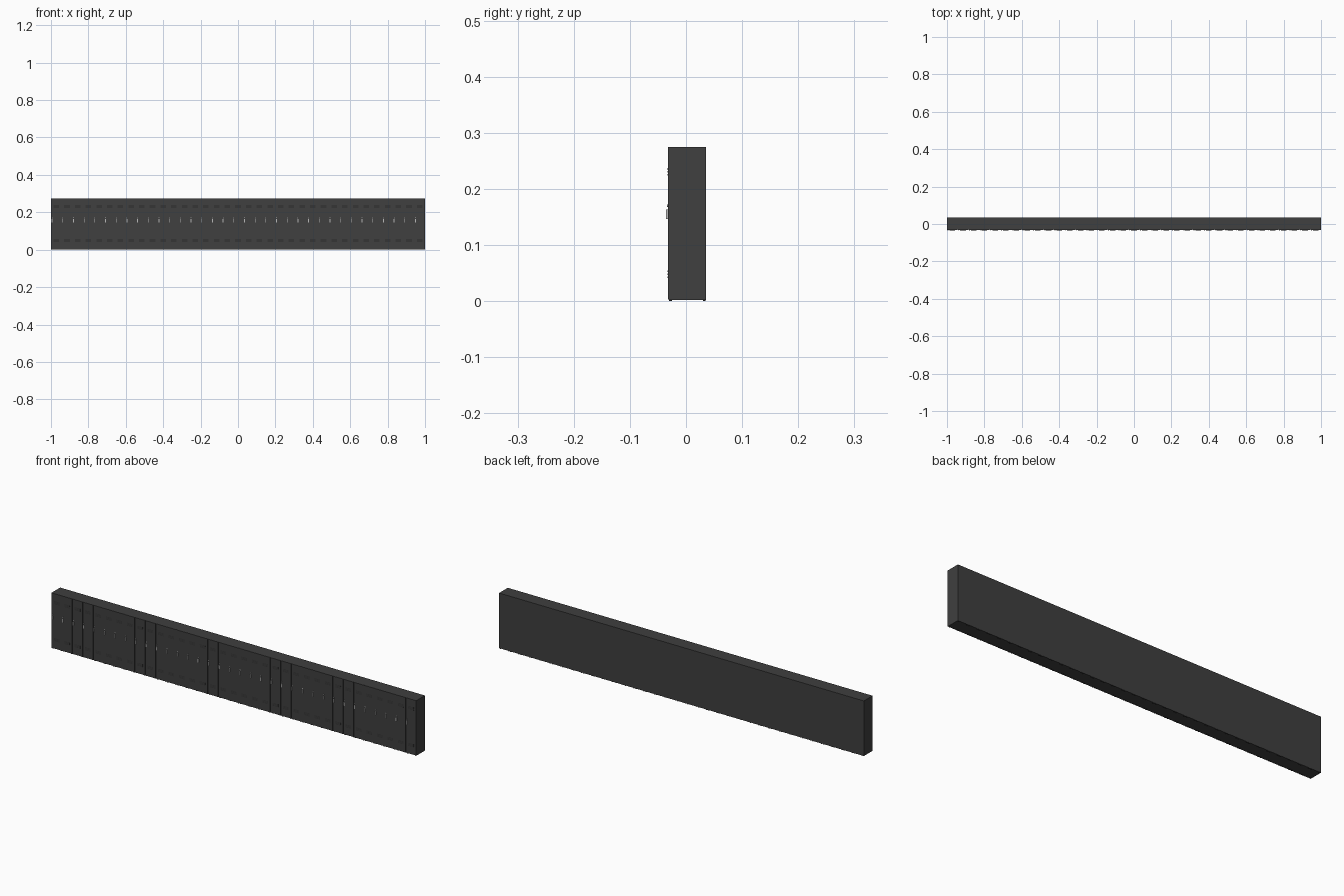
import bpy, bmesh
from mathutils import Matrix, Vector

if "Cube" in bpy.data.objects:
    bpy.data.objects.remove(bpy.data.objects["Cube"])

N = 35                 # lockers in the row
PITCH = 2.0 / N
FRONT = -0.0325        # door face


def material(name, rgb):
    m = bpy.data.materials.new(name)
    m.diffuse_color = (*rgb, 1)
    m.use_nodes = True
    m.node_tree.nodes["Principled BSDF"].inputs["Base Color"].default_value = m.diffuse_color
    return m


DARK = material("dark_steel", (0.05, 0.05, 0.05))
BLACK = material("black_steel", (0.02, 0.02, 0.02))
LIGHT = material("bright_metal", (0.5, 0.5, 0.5))


def box(bm, x0, x1, y0, y1, z0, z1):
    size = Matrix.Diagonal((x1 - x0, y1 - y0, z1 - z0, 1))
    loc = Matrix.Translation(((x0 + x1) / 2, (y0 + y1) / 2, (z0 + z1) / 2))
    bmesh.ops.create_cube(bm, size=1, matrix=loc @ size)


def prism(bm, x0, x1, profile):
    """Extrude a (y, z) profile along x."""
    face = bm.faces.new([bm.verts.new((x0, y, z)) for y, z in profile])
    ext = bmesh.ops.extrude_face_region(bm, geom=[face])
    verts = [v for v in ext["geom"] if isinstance(v, bmesh.types.BMVert)]
    bmesh.ops.translate(bm, verts=verts, vec=Vector((x1 - x0, 0, 0)))


def finish(name, bm, mat):
    bmesh.ops.recalc_face_normals(bm, faces=bm.faces)
    me = bpy.data.meshes.new(name)
    bm.to_mesh(me)
    bm.free()
    me.materials.append(mat)
    bpy.context.collection.objects.link(bpy.data.objects.new(name, me))


# Cabinet carcass
bm = bmesh.new()
box(bm, -1, 1, -0.0305, 0.0355, 0.002, 0.275)
finish("locker_carcass", bm, DARK)

doors, louvres, handles, locks, feet = (bmesh.new() for _ in range(5))
for i in range(N):
    x = -1 + i * PITCH
    mid = x + PITCH / 2

    # Door, with a narrow gap to its neighbours
    left = x + (0.0006 if i else 0)
    right = x + PITCH - (0.0006 if i < N - 1 else 0)
    box(doors, left, right, FRONT, -0.0300, 0.003, 0.275)

    # Three ventilation louvres at top and bottom
    for base in (0.041, 0.224):
        for k in range(3):
            z = base + k * 0.0055
            prism(louvres, mid - 0.015, mid + 0.015,
                  [(FRONT + 0.0005, z + 0.004), (FRONT + 0.0005, z),
                   (FRONT - 0.001, z)])

    # Pull handle and lock by the left edge of the door
    box(handles, x + 0.004, x + 0.008, -0.0355, FRONT + 0.0005, 0.146, 0.163)
    bmesh.ops.create_cone(
        locks, cap_ends=True, segments=12, radius1=0.002, radius2=0.002, depth=0.002,
        matrix=Matrix.Translation((x + 0.006, FRONT, 0.170)) @ Matrix.Rotation(1.5708, 4, 'X'))

    # Low feet at front and back
    for y in (-0.030, 0.030):
        box(feet, mid - 0.025, mid - 0.020, y, y + 0.005, 0, 0.003)
        box(feet, mid + 0.020, mid + 0.025, y, y + 0.005, 0, 0.003)

finish("doors", doors, DARK)
finish("vent_louvres", louvres, BLACK)
finish("door_handles", handles, LIGHT)
finish("door_locks", locks, LIGHT)
finish("feet", feet, BLACK)
